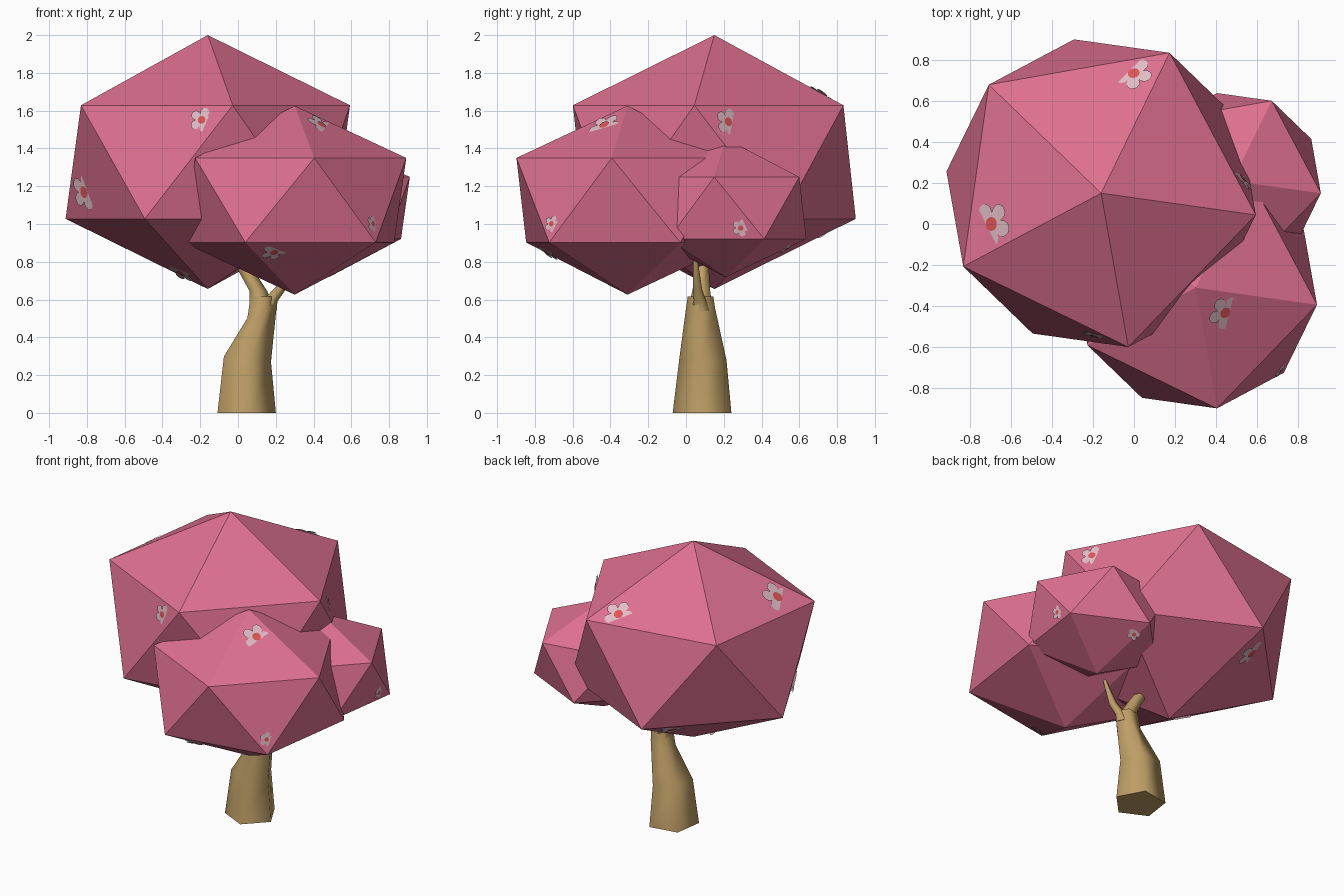
import bpy, bmesh, math
from mathutils import Vector, Matrix
from mathutils.bvhtree import BVHTree

if "Cube" in bpy.data.objects:
    bpy.data.objects.remove(bpy.data.objects["Cube"])

TURN = math.radians(-8)


def material(name, srgb):
    lin = [((c / 255 + 0.055) / 1.055) ** 2.4 for c in srgb]
    m = bpy.data.materials.new(name)
    m.diffuse_color = (*lin, 1)
    m.use_nodes = True
    m.node_tree.nodes["Principled BSDF"].inputs["Base Color"].default_value = m.diffuse_color
    return m


PINK = material("blossom pink", (222, 112, 144))
BARK = material("bark tan", (190, 158, 102))
PETAL = material("petal pale pink", (224, 188, 198))
HEART = material("flower heart red", (222, 84, 86))


def make(name, bm, *mats):
    me = bpy.data.meshes.new(name)
    bm.to_mesh(me)
    bm.free()
    for m in mats:
        me.materials.append(m)
    ob = bpy.data.objects.new(name, me)
    bpy.context.collection.objects.link(ob)
    return ob


# Squashed icosahedron crowns; each returns a tree for placing flowers
def crown(name, centre, rxy, rz):
    bm = bmesh.new()
    bmesh.ops.create_icosphere(bm, subdivisions=1, radius=1)
    bm.transform(Matrix.Translation(centre) @ Matrix.Rotation(TURN, 4, 'Z')
                 @ Matrix.Diagonal((rxy, rxy, rz, 1)))
    tree = BVHTree.FromBMesh(bm)
    make(name, bm, PINK)
    return tree


big = crown("large_crown", (-0.16, 0.15, 1.328), 0.85, 0.672)
mid = crown("front_crown", (0.30, -0.31, 1.126), 0.667, 0.5)
small = crown("side_crown", (0.48, 0.21, 1.085), 0.485, 0.367)


# Trunk and branches: five-sided lofts through rings (x, y, z, radius, slope)
def limb(name, rings):
    bm = bmesh.new()
    loops = []
    for x, y, z, r, slope in rings:
        loop = []
        for k in range(5):
            a = TURN + k * math.tau / 5
            dx = r * math.cos(a)
            loop.append(bm.verts.new((x + dx, y + r * math.sin(a), z + slope * dx)))
        loops.append(loop)
    for lo, hi in zip(loops, loops[1:]):
        for k in range(5):
            j = (k + 1) % 5
            bm.faces.new((lo[k], lo[j], hi[j], hi[k]))
    bm.faces.new(loops[0][::-1])
    bm.faces.new(loops[-1])
    for f in bm.faces:
        f.smooth = len(f.verts) == 4
    for e in bm.edges:
        e.smooth = all(f.smooth for f in e.link_faces)
    make(name, bm, BARK)


limb("trunk", [(0.037, 0.092, 0, 0.165, 0), (0.043, 0.095, 0.285, 0.133, -0.12),
               (0.123, 0.08, 0.535, 0.083, 0.45), (0.13, 0.08, 0.615, 0.072, 0.0)])
limb("left_branch", [(0.118, 0.08, 0.57, 0.065, 0.2), (0.105, 0.083, 0.645, 0.05, 0),
                     (0.03, 0.088, 0.77, 0.037, 0.3)])
limb("right_branch", [(0.155, 0.08, 0.54, 0.05, 0), (0.175, 0.075, 0.6, 0.034, -0.3),
                      (0.225, 0.062, 0.66, 0.026, -0.4), (0.282, 0.05, 0.815, 0.012, 0)])


# Flowers: thin five-petal plates with a red heart, laid on the crown faces
def flower(index, where, normal, r):
    n = Vector(normal).normalized()
    bm = bmesh.new()
    rot = n.to_track_quat('Z', 'Y').to_matrix()

    def plate(outline, lift, mat):
        ring = [bm.verts.new(where + rot @ Vector((x, y, lift))) for x, y in outline]
        mid_v = bm.verts.new(where + rot @ Vector((0, 0, lift)))
        for i, v in enumerate(ring):
            f = bm.faces.new((mid_v, v, ring[(i + 1) % len(ring)]))
            f.material_index = mat

    petals, heart = [], []
    for i in range(50):
        a = i * math.tau / 50
        d = r * (0.52 + 0.48 * abs(math.cos(2.5 * a)) ** 0.6)
        petals.append((d * math.cos(a), d * math.sin(a)))
    for i in range(10):
        a = i * math.tau / 10
        heart.append((0.32 * r * math.cos(a), 0.32 * r * math.sin(a)))
    plate(petals, 0.004, 0)
    plate(heart, 0.008, 1)
    make(f"flower_{index}", bm, PETAL, HEART)


# Seen from front (x, z), right (y, z) or top (x, y)
VIEWS = {
    "front": lambda u, v: (Vector((u, -3, v)), Vector((0, 1, 0))),
    "right": lambda u, v: (Vector((3, u, v)), Vector((-1, 0, 0))),
    "top": lambda u, v: (Vector((u, v, 4)), Vector((0, 0, -1))),
}
spots = [
    (big, "top", 0.0, 0.73, 0.092), (big, "top", -0.69, 0.0, 0.11),
    (big, "front", -0.19, 1.55, 0.068), (big, "front", -0.81, 1.17, 0.10),
    (big, "front", -0.30, 0.745, 0.075), (big, "right", 0.22, 1.54, 0.075),
    (mid, "top", 0.44, -0.43, 0.087), (mid, "front", 0.71, 1.0, 0.046),
    (mid, "front", 0.19, 0.855, 0.07), (small, "right", 0.29, 0.98, 0.047),
]
for i, (tree, view, u, v, r) in enumerate(spots):
    where, normal, _, _ = tree.ray_cast(*VIEWS[view](u, v))
    if where:
        flower(i + 1, where, normal, r)

# Flowers hidden on the back undersides
for i, (tree, p, r) in enumerate([(big, (-0.373, 0.684, 0.975), 0.1),
                                  (small, (0.445, 0.53, 0.87), 0.042)]):
    where, normal, _, _ = tree.find_nearest(Vector(p))
    flower(11 + i, where, normal, r)
